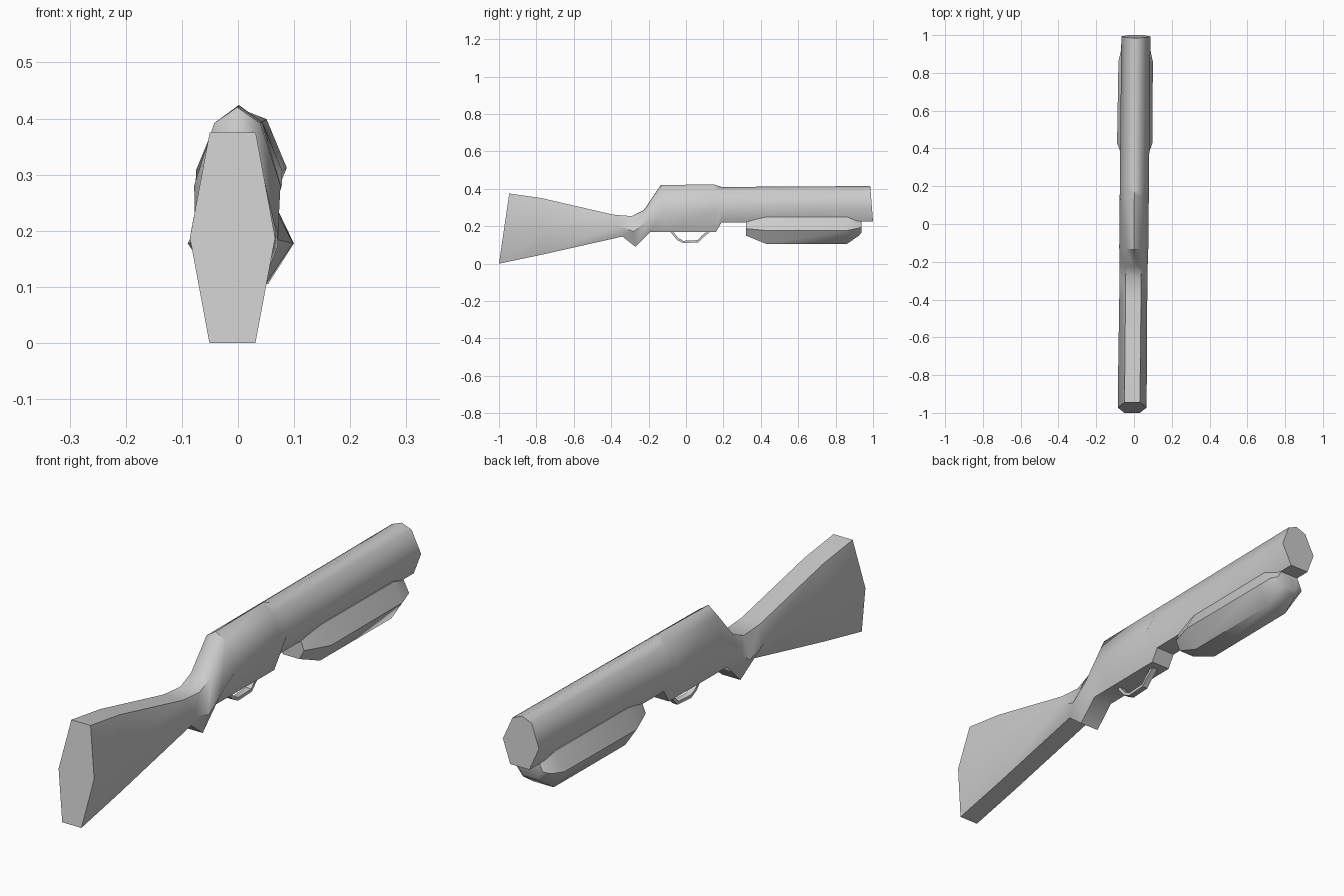
import bpy, bmesh, math

SKEW = 0.01  # slight sideways lean along the length


def loft(name, rings, angle=50):
    """Join equal-sized rings of points into a capped solid."""
    bm = bmesh.new()
    loops = [[bm.verts.new((x + SKEW * y, y, z)) for x, y, z in r] for r in rings]
    n = len(loops[0])
    for a, b in zip(loops, loops[1:]):
        for i in range(n):
            j = (i + 1) % n
            bm.faces.new((a[i], a[j], b[j], b[i]))
    bm.faces.new(loops[0])
    bm.faces.new(loops[-1])
    bmesh.ops.recalc_face_normals(bm, faces=bm.faces)
    me = bpy.data.meshes.new(name)
    bm.to_mesh(me)
    bm.free()
    ob = bpy.data.objects.new(name, me)
    bpy.context.collection.objects.link(ob)
    bpy.ops.object.select_all(action='DESELECT')
    bpy.context.view_layer.objects.active = ob
    ob.select_set(True)
    bpy.ops.object.shade_smooth_by_angle(angle=math.radians(angle))
    return ob


def ring(yb, zb, yt, zt, low, mid, top, drop=0.0):
    """Mirrored seven-sided section from a bottom and a top profile point."""
    def at(w, z):
        return (w, yb + (yt - yb) * (z - zb) / (zt - zb), z)
    right = [at(low, zb), at(mid, (zb + zt - drop) / 2), at(top, zt - drop)]
    left = [(-x, y, z) for x, y, z in reversed(right)]
    return right + [at(0, zt)] + left


# Stock, receiver and barrel as one body
body = [
    (-1.00, 0.000, -0.945, 0.375, 0.041, 0.076, 0.041, 0),
    (-0.77, 0.048, -0.77, 0.350, 0.041, 0.076, 0.041, 0),
    (-0.34, 0.145, -0.39, 0.262, 0.041, 0.074, 0.041, 0),
    (-0.27, 0.090, -0.29, 0.254, 0.041, 0.074, 0.041, 0),
    (-0.19, 0.170, -0.225, 0.287, 0.041, 0.075, 0.041, 0.003),
    (-0.11, 0.170, -0.135, 0.420, 0.041, 0.077, 0.041, 0.028),
    (0.16, 0.170, 0.15, 0.424, 0.041, 0.077, 0.041, 0.030),
    (0.19, 0.220, 0.19, 0.410, 0.041, 0.077, 0.041, 0.016),
    (1.00, 0.225, 0.985, 0.415, 0.041, 0.077, 0.041, 0.016),
]
loft("stock_and_barrel", [ring(*s) for s in body])

# Sliding fore grip under the barrel
grip = [
    (0.32, 0.150, 0.32, 0.225, 0.035, 0.055, 0.040),
    (0.43, 0.105, 0.43, 0.250, 0.045, 0.094, 0.056),
    (0.86, 0.105, 0.86, 0.250, 0.045, 0.091, 0.056),
    (0.925, 0.150, 0.915, 0.228, 0.040, 0.078, 0.045),
    (0.938, 0.165, 0.938, 0.226, 0.030, 0.055, 0.040),
]
loft("fore_grip", [ring(*s) for s in grip])

# Trigger guard: a flat strap swept along a path
path = [(-0.08, 0.175), (-0.045, 0.132), (-0.015, 0.116),
        (0.065, 0.120), (0.088, 0.145), (0.125, 0.175)]
rings = []
for i, (y, z) in enumerate(path):
    a, b = path[max(i - 1, 0)], path[min(i + 1, len(path) - 1)]
    d = math.hypot(b[0] - a[0], b[1] - a[1])
    ny, nz = -(b[1] - a[1]) / d * 0.006, (b[0] - a[0]) / d * 0.006
    rings.append([(w, y + s * ny, z + s * nz)
                  for w, s in ((-0.012, -1), (0.012, -1), (0.012, 1), (-0.012, 1))])
loft("trigger_guard", rings, 40)
